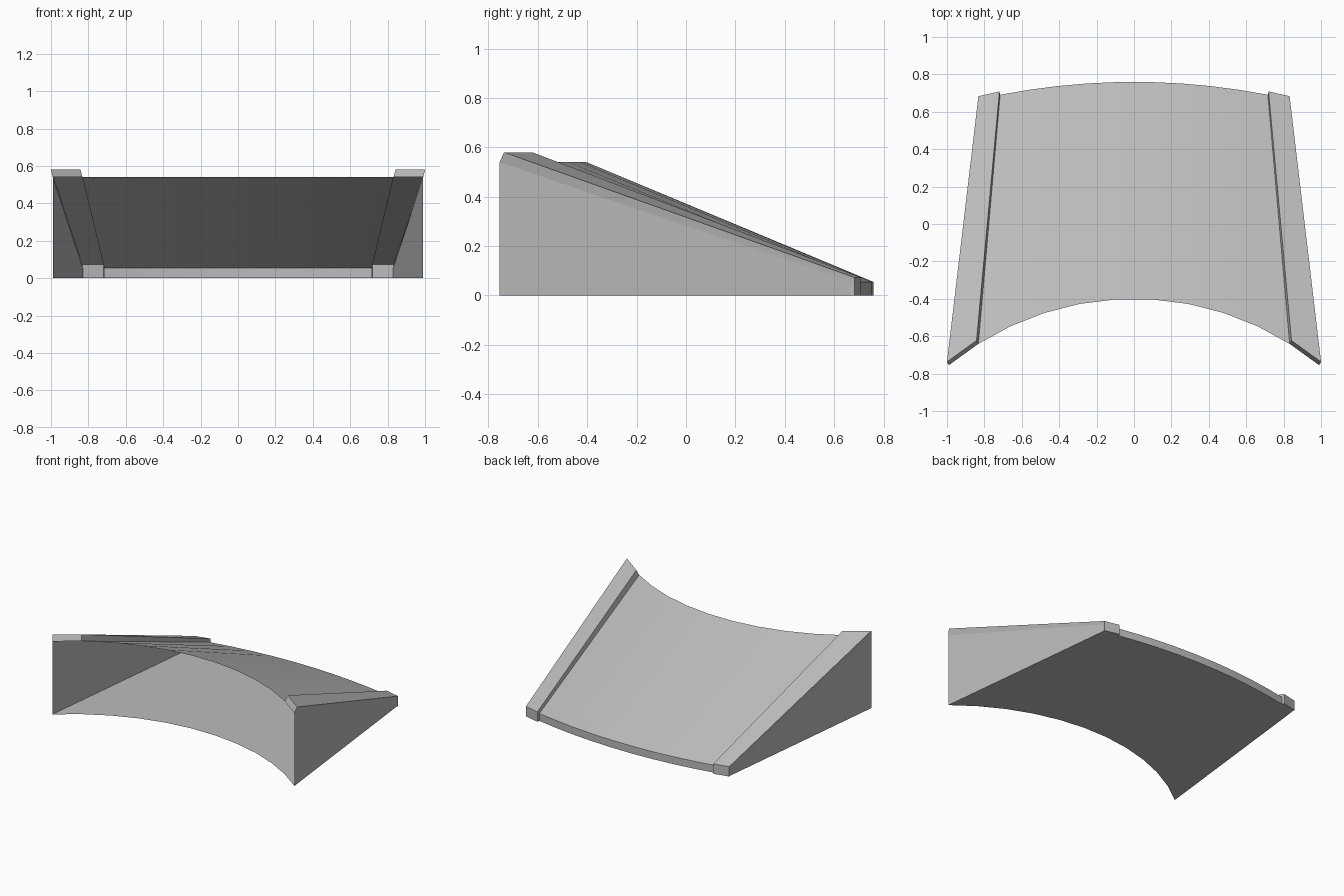
import bpy
import math
from mathutils import Vector

cube = bpy.data.objects.get("Cube")
if cube:
    bpy.data.objects.remove(cube, do_unlink=True)

grey = bpy.data.materials.new("plain_grey")
grey.use_nodes = True
colour = (0.5, 0.5, 0.5, 1)
grey.diffuse_color = colour
grey.node_tree.nodes["Principled BSDF"].inputs["Base Color"].default_value = colour

HIGH, LOW, COLUMNS = 0.54, 0.055, 11


def build(name, faces, side=1):
    """Make an object from corner loops; side -1 mirrors it across x."""
    verts, index, polys = [], {}, []
    for face in faces:
        loop = []
        for p in face:
            key = (round(p.x * side, 5), round(p.y, 5), round(p.z, 5))
            if key not in index:
                index[key] = len(verts)
                verts.append(key)
            loop.append(index[key])
        polys.append(loop[::side])
    mesh = bpy.data.meshes.new(name)
    mesh.from_pydata(verts, [], polys)
    mesh.materials.append(grey)
    ob = bpy.data.objects.new(name, mesh)
    bpy.context.collection.objects.link(ob)
    bpy.ops.object.select_all(action="DESELECT")
    ob.select_set(True)
    bpy.context.view_layer.objects.active = ob
    bpy.ops.object.shade_smooth_by_angle(angle=math.radians(30))


def strip(a, b):
    return [(a[i], a[i + 1], b[i + 1], b[i]) for i in range(len(a) - 1)]


def at(points, z):
    return [Vector((p.x, p.y, z)) for p in points]


# Plan outlines: concave front arc and shallow convex back arc
radius, half_angle = 1.558, math.asin(0.99 / 1.558)
front, back = [], []
for i in range(COLUMNS + 1):
    a = half_angle * (2 * i / COLUMNS - 1)
    x = radius * math.sin(a)
    front.append(Vector((x, -0.4 - radius * (1 - math.cos(a)), 0)))
    bx = x * 0.86
    if i in (0, COLUMNS):
        bx = math.copysign(0.83, x)
    back.append(Vector((bx, 0.76 - 0.135 * bx * bx, 0)))

front_top, back_top = at(front, HIGH), at(back, LOW)

# Sloping deck, floor and low back wall; the front stays open
build("ramp_deck", strip(front_top[1:-1], back_top[1:-1]))
build("floor", strip(back, front))
build("back_wall", strip(back_top[1:-1], back[1:-1]))

# Side walls with raised rails
fi, fo = front_top[-2:]
bi, bo = back_top[-2:]
bi_low, bo_low = back[-2:]
lift = Vector((0.01, 0.018, 0.04))
fi2, fo2 = fi + lift, fo + lift
bi2, bo2 = bi + Vector((0.004, 0.018, 0.018)), bo + Vector((0.002, 0.016, 0.018))
bi3, bo3 = at([bi2, bo2], 0)

wall = [(front[-1], bo_low, bo, fo)]
rail = strip([fi, fi2, bi2, bi3], [fo, fo2, bo2, bo3])
rail = [face[::-1] for face in rail]
rail += [(fi, fi2, bi2, bi), (bi, bi2, bi3, bi_low),
         (fo, bo, bo2, fo2), (bo, bo_low, bo3, bo2),
         (bi_low, bi3, bo3, bo_low)]
for label, side in (("left", 1), ("right", -1)):
    build(label + "_side_wall", wall, side)
    build(label + "_rail", rail, side)
